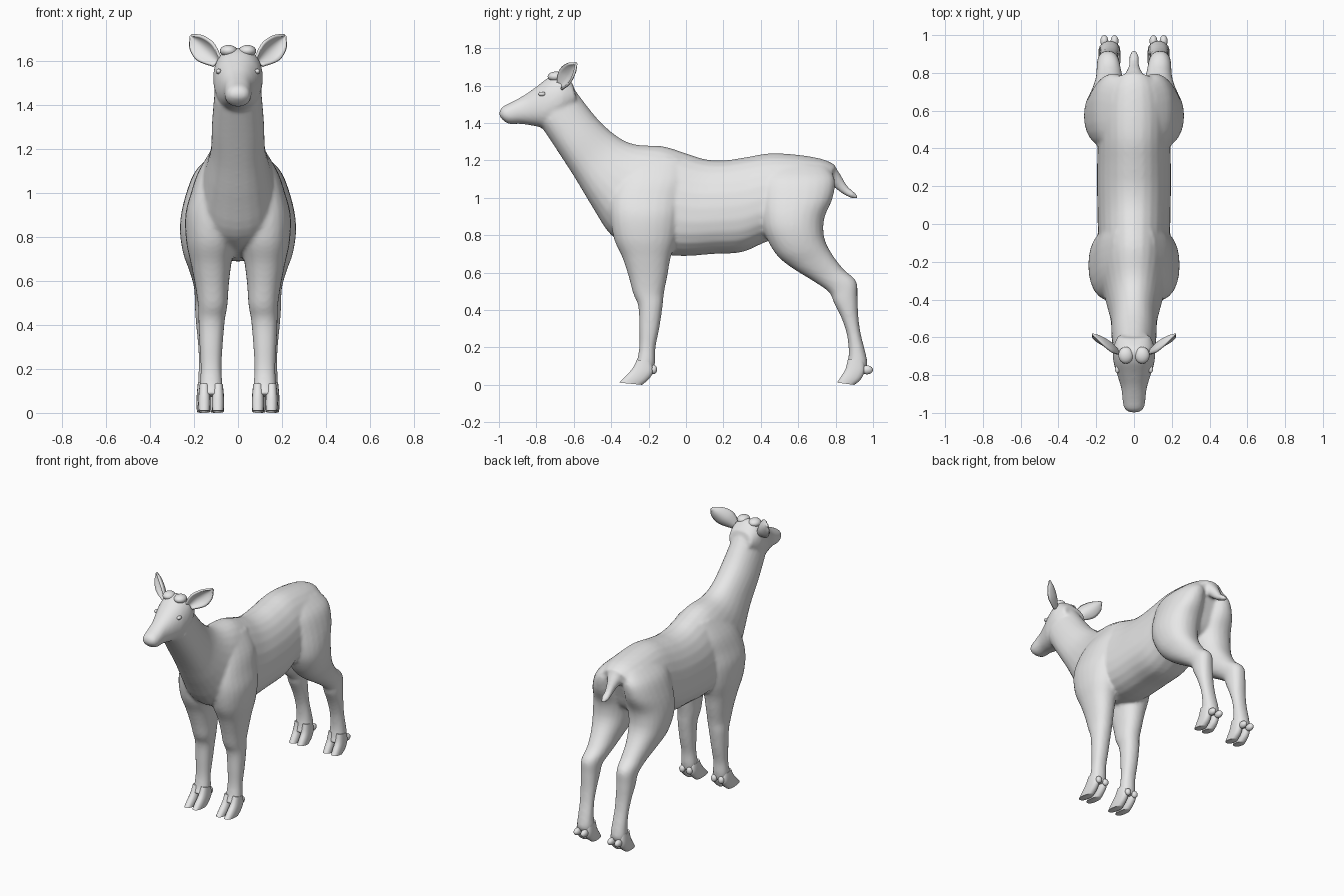
import bpy, bmesh, math
from mathutils import Vector

if "Cube" in bpy.data.objects:
    bpy.data.objects.remove(bpy.data.objects["Cube"])

grey = bpy.data.materials.new("light grey")
grey.diffuse_color = (0.8, 0.8, 0.8, 1)
grey.use_nodes = True
grey.node_tree.nodes["Principled BSDF"].inputs["Base Color"].default_value = grey.diffuse_color


def finish(bm, name, smooth=60):
    bmesh.ops.recalc_face_normals(bm, faces=bm.faces)
    me = bpy.data.meshes.new(name)
    bm.to_mesh(me)
    bm.free()
    me.materials.append(grey)
    ob = bpy.data.objects.new(name, me)
    bpy.context.collection.objects.link(ob)
    bpy.ops.object.select_all(action='DESELECT')
    ob.select_set(True)
    bpy.context.view_layer.objects.active = ob
    bpy.ops.object.shade_smooth_by_angle(angle=math.radians(smooth))
    return ob


def spline(keys, steps=4):
    """Catmull-Rom through rows of numbers."""
    out = []
    for i in range(len(keys) - 1):
        a, b = keys[max(i - 1, 0)], keys[i]
        c, d = keys[i + 1], keys[min(i + 2, len(keys) - 1)]
        for s in range(steps):
            t = s / steps
            out.append([0.5 * (2*q + (r - p)*t + (2*p - 5*q + 4*r - w)*t*t
                               + (3*q - p - 3*r + w)*t**3)
                        for p, q, r, w in zip(a, b, c, d)])
    return out + [list(keys[-1])]


def loft(bm, keys, side=1, egg=0.0, power=0.9, n=24):
    """Skin rings given as (y1, z1, y2, z2, x_in, x_out) silhouette points."""
    prev = first = None
    for y1, z1, y2, z2, xa, xb in spline(keys):
        ring = []
        for k in range(n):
            t = 2 * math.pi * k / n
            c, s = math.cos(t), math.sin(t)
            c = math.copysign(abs(c) ** power, c)
            s = math.copysign(abs(s) ** power, s)
            ring.append(bm.verts.new((
                side * ((xa + xb) / 2 + (xb - xa) / 2 * s * (1 - egg * c)),
                (y1 + y2) / 2 + (y2 - y1) / 2 * c,
                (z1 + z2) / 2 + (z2 - z1) / 2 * c)))
        if prev:
            for k in range(n):
                bm.faces.new((prev[k], prev[(k + 1) % n], ring[(k + 1) % n], ring[k]))
        else:
            first = ring
        prev = ring
    bm.faces.new(first[::-1])
    bm.faces.new(prev)


def sym(rows):
    return [(a, b, c, d, -w, w) for a, b, c, d, w in rows]


def ellipsoid(bm, centre, size):
    r = bmesh.ops.create_uvsphere(bm, u_segments=16, v_segments=10, radius=1)
    for v in r["verts"]:
        v.co = Vector(centre) + Vector([a * b for a, b in zip(v.co, size)])


trunk = sym([
    (-.77, 1.375, -.60, 1.585, .105), (-.68, 1.24, -.48, 1.43, .117),
    (-.59, 1.10, -.37, 1.33, .122), (-.50, .95, -.27, 1.285, .145),
    (-.40, .80, -.12, 1.275, .175), (-.27, .735, 0, 1.238, .185),
    (-.06, .69, .10, 1.207, .19), (.15, .70, .20, 1.20, .193),
    (.30, .71, .32, 1.217, .193), (.43, .765, .45, 1.238, .19),
    (.55, .80, .60, 1.23, .19), (.68, .87, .73, 1.207, .165),
    (.73, .98, .80, 1.175, .11)])
head = sym([
    (-.997, 1.435, -1.0, 1.455, .02), (-.975, 1.412, -.982, 1.486, .05),
    (-.945, 1.395, -.93, 1.513, .06), (-.88, 1.395, -.86, 1.552, .067),
    (-.80, 1.382, -.79, 1.602, .09), (-.75, 1.375, -.725, 1.65, .107),
    (-.66, 1.42, -.665, 1.662, .112), (-.58, 1.50, -.605, 1.61, .085)])
tail = sym([
    (.76, 1.08, .79, 1.18, .06), (.80, 1.05, .828, 1.12, .036),
    (.84, 1.02, .865, 1.06, .025), (.88, 1.0, .90, 1.03, .025),
    (.912, .993, .922, 1.006, .012)])
front_leg = [
    (-.28, 1.22, -.02, 1.21, .04, .11), (-.36, 1.10, 0, 1.10, .02, .18),
    (-.40, 1.0, -.02, 1.0, .02, .215), (-.405, .9, -.03, .9, .01, .24),
    (-.385, .78, -.05, .78, .01, .236), (-.34, .68, -.082, .68, .03, .215),
    (-.307, .58, -.10, .58, .042, .195), (-.283, .49, -.118, .49, .048, .182),
    (-.255, .42, -.125, .42, .06, .18), (-.25, .3, -.143, .3, .07, .175),
    (-.25, .2, -.163, .2, .075, .17), (-.265, .12, -.165, .12, .07, .175),
    (-.285, .085, -.175, .07, .075, .17)]
hind_leg = [
    (.44, 1.18, .75, 1.17, .02, .12), (.40, 1.10, .795, 1.10, .01, .195),
    (.395, 1.0, .785, 1.0, .01, .236), (.40, .9, .742, .9, .0, .26),
    (.42, .81, .735, .82, .01, .264), (.48, .70, .75, .755, .025, .25),
    (.56, .63, .79, .685, .045, .225), (.68, .555, .845, .615, .06, .203),
    (.765, .495, .91, .555, .075, .197), (.79, .44, .917, .465, .08, .195),
    (.83, .36, .922, .36, .083, .187), (.86, .27, .935, .27, .085, .18),
    (.87, .18, .955, .19, .08, .18), (.863, .11, .97, .12, .075, .183),
    (.85, .075, .96, .08, .08, .18)]
front_toe = [(-.262, .135, -.185, .12), (-.288, .085, -.175, .07),
             (-.332, .038, -.20, .03), (-.358, .012, -.235, .0)]
hind_toe = [(.866, .14, .95, .13), (.853, .085, .955, .075),
            (.826, .04, .935, .03), (.808, .012, .90, .0)]

# Body: trunk, head, tail and legs fused into one smooth skin
bm = bmesh.new()
loft(bm, trunk, egg=0.15)
loft(bm, head, egg=0.05)
loft(bm, tail)
for side in (1, -1):
    loft(bm, front_leg, side)
    loft(bm, hind_leg, side)
body = finish(bm, "body")
rm = body.modifiers.new("fuse", 'REMESH')
rm.mode = 'VOXEL'
rm.voxel_size = 0.011
rm.use_smooth_shade = True
sm = body.modifiers.new("soften", 'SMOOTH')
sm.factor = 0.5
sm.iterations = 5
bpy.ops.object.convert(target='MESH')
bpy.ops.object.shade_smooth()

# Hooves: two toes and two dewclaws per foot
bm = bmesh.new()
for side in (1, -1):
    for toe, xc, claw in ((front_toe, .122, (-.172, .082, .018)),
                          (hind_toe, .130, (.968, .08, .032))):
        for d in (1, -1):
            rows = [(*r, xc + d * .031 - w, xc + d * .031 + w)
                    for r, w in zip(toe, (.022, .027, .028, .026))]
            loft(bm, rows, side, power=0.8, n=16)
            ellipsoid(bm, (side * (xc + d * .027), claw[0], claw[1]),
                      (.021, claw[2], .024))
finish(bm, "hooves")

# Ears: cupped leaf shapes
bm = bmesh.new()
base, tip = Vector((.092, -.672, 1.597)), Vector((.216, -.588, 1.718))
across, out = Vector((.63, .44, -.63)), Vector((.57, -.82, 0))
widths = [r[0] for r in spline([(.028,), (.046,), (.058,), (.054,), (.038,), (.006,)], 3)]
for side in (1, -1):
    grid = []
    for i, w in enumerate(widths):
        c = base.lerp(tip, i / (len(widths) - 1))
        row = []
        for j in range(-5, 6):
            v = j / 5
            p = c + across * w * v + out * w * .6 * (v * v - .5)
            row.append(bm.verts.new((side * p.x, p.y, p.z)))
        grid.append(row)
    for a, b in zip(grid, grid[1:]):
        for j in range(10):
            bm.faces.new((a[j], a[j + 1], b[j + 1], b[j]))
ears = finish(bm, "ears")
so = ears.modifiers.new("thickness", 'SOLIDIFY')
so.thickness = 0.012
so.offset = 0
bpy.ops.object.convert(target='MESH')

# Eyes and antler stubs
bm = bmesh.new()
for side in (1, -1):
    ellipsoid(bm, (side * .088, -.77, 1.555), (.013, .020, .012))
finish(bm, "eyes")
bm = bmesh.new()
for side in (1, -1):
    ellipsoid(bm, (side * .043, -.695, 1.648), (.040, .045, .027))
finish(bm, "antler_stubs")
